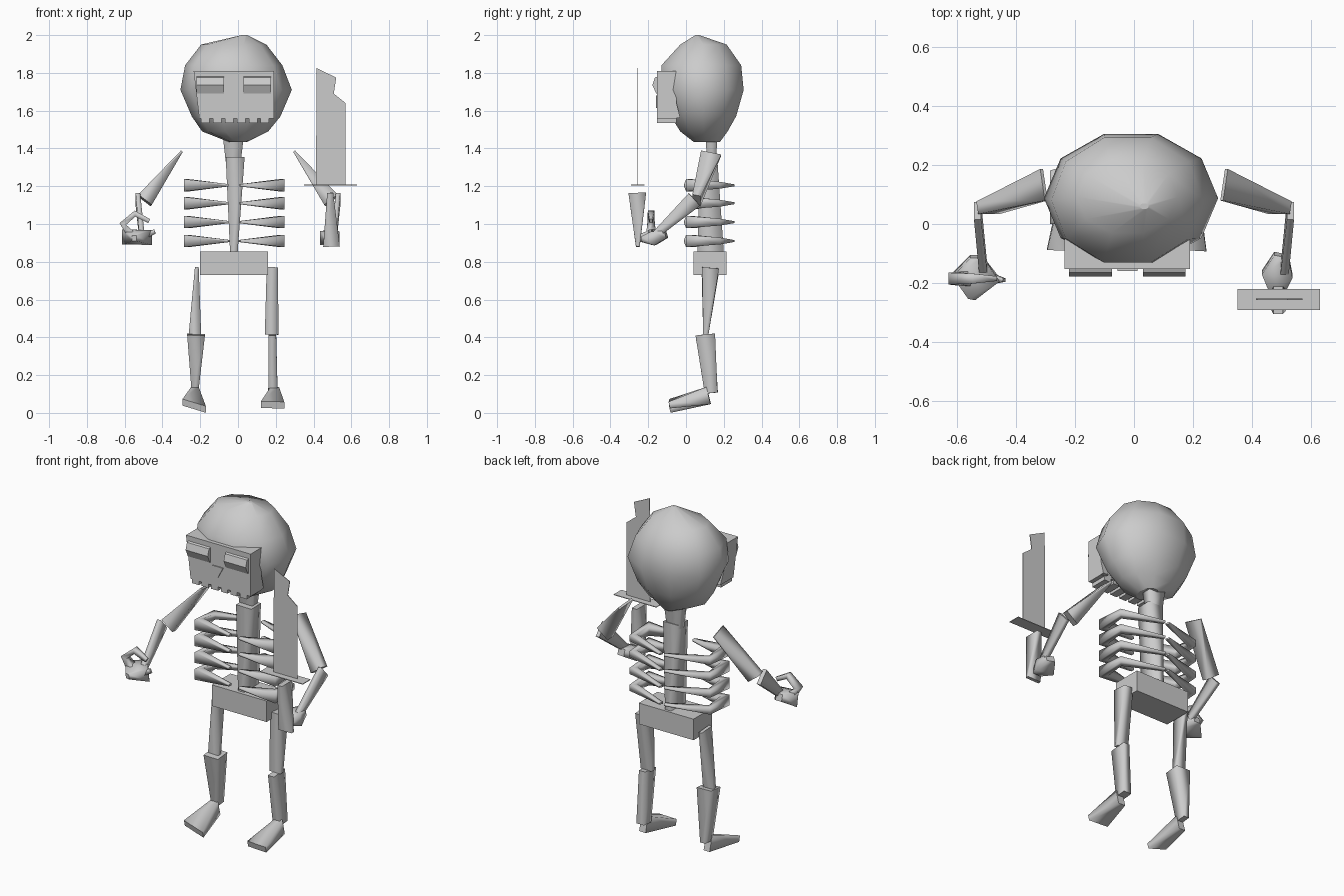
import bpy, math
from mathutils import Vector

cube = bpy.data.objects.get("Cube")
if cube:
    bpy.data.objects.remove(cube, do_unlink=True)

grey = bpy.data.materials.new("bone_grey")
grey.use_nodes = True
grey.diffuse_color = (0.6, 0.6, 0.6, 1)
grey.node_tree.nodes["Principled BSDF"].inputs["Base Color"].default_value = (0.6, 0.6, 0.6, 1)

X, Y, Z = Vector((1, 0, 0)), Vector((0, 1, 0)), Vector((0, 0, 1))


def make(name, verts, faces, smooth=0):
    """Mesh object; the first `smooth` faces are smooth shaded."""
    mesh = bpy.data.meshes.new(name)
    mesh.from_pydata([tuple(v) for v in verts], [], faces)
    mesh.materials.append(grey)
    for p in mesh.polygons:
        p.use_smooth = p.index < smooth
    obj = bpy.data.objects.new(name, mesh)
    bpy.context.collection.objects.link(obj)
    return obj


def loft(name, rings, smooth=True):
    """Skin equal-length rings and cap both ends."""
    n = len(rings[0])
    verts = [v for r in rings for v in r]
    faces = [(k * n + i, k * n + (i + 1) % n, (k + 1) * n + (i + 1) % n, (k + 1) * n + i)
             for k in range(len(rings) - 1) for i in range(n)]
    sides = len(faces) if smooth else 0
    faces += [tuple(reversed(range(n))), tuple(range(len(verts) - n, len(verts)))]
    return make(name, verts, faces, sides)


def bone(name, hint, *stations):
    """Four-sided limb through (point, half width along hint, half width across)."""
    pts = [Vector(s[0]) for s in stations]
    rings = []
    for i, (p, hu, hv) in enumerate(stations):
        d = (pts[min(i + 1, len(pts) - 1)] - pts[max(i - 1, 0)]).normalized()
        u = (hint - d * hint.dot(d)).normalized()
        v = d.cross(u)
        rings.append([pts[i] + u * a * hu + v * b * hv
                      for a, b in ((-1, -1), (1, -1), (1, 1), (-1, 1))])
    return loft(name, rings)


def prism(name, outline, y0, y1):
    """Extrude an x-z outline from y0 to y1."""
    return loft(name, [[(x, y, z) for x, z in outline] for y in (y0, y1)], False)


def box(name, x0, x1, y0, y1, z0, z1):
    return prism(name, [(x0, z0), (x1, z0), (x1, z1), (x0, z1)], y0, y1)


# Skull: faceted rings given as z, x range, y range
skull = []
for k, (z, x0, x1, y0, y1) in enumerate([
        (1.435, -0.05, 0.05, 0.04, 0.18), (1.49, -0.19, 0.16, -0.03, 0.22),
        (1.57, -0.245, 0.225, -0.08, 0.265), (1.71, -0.305, 0.285, -0.13, 0.305),
        (1.84, -0.28, 0.235, -0.13, 0.292), (1.95, -0.195, 0.15, -0.03, 0.215),
        (2.0, 0.02, 0.05, 0.05, 0.07)]):
    skull.append([((x0 + x1) / 2 + (x1 - x0) / 2 * math.cos(a),
                   (y0 + y1) / 2 + (y1 - y0) / 1.9 * math.sin(a), z)
                  for a in [math.tau * i / 10 for i in range(10)]])
loft("skull", skull)

# Face block with a row of teeth along the lower edge
teeth = []
for i in range(6):
    x = -0.195 + i * 0.063
    teeth += [(x, 1.558), (x, 1.535), (x + 0.045, 1.535), (x + 0.045, 1.558)]
face = [(-0.203, 1.558)] + teeth + [(0.19, 1.558), (0.19, 1.81), (-0.235, 1.81)]
prism("face", face, -0.153, -0.05)
for x0, x1 in ((-0.235, -0.2), (0.155, 0.19)):
    # Cheek plates with a notched rear edge
    prof = [(-0.153, 1.56), (-0.03, 1.56), (-0.075, 1.74), (-0.04, 1.81), (-0.153, 1.81)]
    shift = 0.03 if x0 < 0 else 0
    loft("cheek", [[(x + (shift * (1.81 - z) / 0.25), y, z) for y, z in prof]
                   for x in (x0, x1)], False)
prism("nose", [(-0.056, 1.68), (-0.022, 1.615), (0.012, 1.68)], -0.159, -0.153)

# Wedge-shaped eyes
for name, x0, x1 in (("right_eye", -0.22, -0.075), ("left_eye", 0.03, 0.175)):
    prof = [(-0.14, 1.69), (-0.157, 1.69), (-0.178, 1.735), (-0.165, 1.775), (-0.14, 1.785)]
    loft(name, [[(x, y, z) for y, z in prof] for x in (x0, x1)], False)

# Neck, spine and pelvis
bone("neck", X, ((-0.025, 0.135, 1.33), 0.04, 0.025), ((-0.025, 0.135, 1.46), 0.055, 0.03))
bone("spine", X, ((-0.022, 0.13, 0.85), 0.02, 0.07), ((-0.015, 0.12, 1.355), 0.05, 0.045))
box("pelvis", -0.20, 0.16, 0.04, 0.215, 0.73, 0.855)

# Ribs: curved from the back of the spine around to the front
for z in (1.205, 1.11, 1.01, 0.91):
    for name, s in (("left_rib", 1), ("right_rib", -1)):
        def at(x, y, dz=0):
            return (-0.02 + s * x, y, z + dz)
        bone(name, Z, (at(0.01, 0.245), 0.005, 0.012), (at(0.25, 0.165), 0.018, 0.022),
             (at(0.25, 0.02), 0.032, 0.025), (at(0.03, 0.0), 0.006, 0.01))

# Arms, mirrored
for side, s, off in (("left", 1, -0.02), ("right", -1, 0.02)):
    def at(x, y, z):
        return (s * x + off, y, z)
    bone(side + "_upper_arm", Y, (at(0.325, 0.133, 1.375), 0.055, 0.006),
         (at(0.515, 0.055, 1.125), 0.022, 0.045))
    bone(side + "_forearm", X, (at(0.55, 0.045, 1.13), 0.012, 0.045),
         (at(0.53, -0.16, 0.945), 0.014, 0.02))

# Hands
bone("left_fist", X, ((0.50, -0.105, 0.945), 0.025, 0.02), ((0.485, -0.17, 0.925), 0.052, 0.038),
     ((0.485, -0.235, 0.92), 0.025, 0.015))
bone("right_palm", X, ((-0.535, -0.11, 0.95), 0.02, 0.02), ((-0.535, -0.18, 0.93), 0.08, 0.04),
     ((-0.55, -0.255, 0.925), 0.012, 0.015))
bone("right_fingers", Y, ((-0.57, -0.185, 0.95), 0.025, 0.02), ((-0.61, -0.185, 1.0), 0.02, 0.018),
     ((-0.545, -0.185, 1.055), 0.017, 0.016), ((-0.47, -0.185, 1.015), 0.008, 0.012))
bone("right_thumb", Y, ((-0.49, -0.185, 0.94), 0.02, 0.016), ((-0.44, -0.19, 0.96), 0.006, 0.012))

# Sword: flat blade and guard, twisted grip
prism("sword_blade", [(0.413, 1.21), (0.57, 1.21), (0.57, 1.64), (0.507, 1.69),
                      (0.52, 1.775), (0.416, 1.825)], -0.257, -0.253)
box("sword_guard", 0.35, 0.63, -0.292, -0.22, 1.205, 1.209)
bone("sword_grip", X, ((0.488, -0.258, 1.165), 0.016, 0.047), ((0.495, -0.255, 0.88), 0.044, 0.01))

# Legs: thigh, shin and foot
bone("left_thigh", X, ((0.182, 0.13, 0.768), 0.03, 0.045), ((0.178, 0.105, 0.415), 0.036, 0.014))
bone("left_shin", X, ((0.182, 0.102, 0.415), 0.02, 0.052), ((0.185, 0.133, 0.105), 0.025, 0.034))
bone("left_foot", X, ((0.195, 0.12, 0.092), 0.022, 0.047), ((0.183, -0.085, 0.042), 0.062, 0.018))
bone("right_thigh", X, ((-0.218, 0.13, 0.768), 0.01, 0.048), ((-0.228, 0.105, 0.415), 0.033, 0.014))
bone("right_shin", X, ((-0.222, 0.105, 0.415), 0.047, 0.045), ((-0.228, 0.135, 0.105), 0.017, 0.034))
foot = bone("right_foot", X, ((-0.228, 0.12, 0.092), 0.02, 0.047), ((-0.232, -0.085, 0.037), 0.062, 0.018))
for v in foot.data.vertices:
    # Roll the toe so its inner edge touches the ground
    if v.co.y < 0:
        v.co.z -= (v.co.x + 0.232) * 0.3
